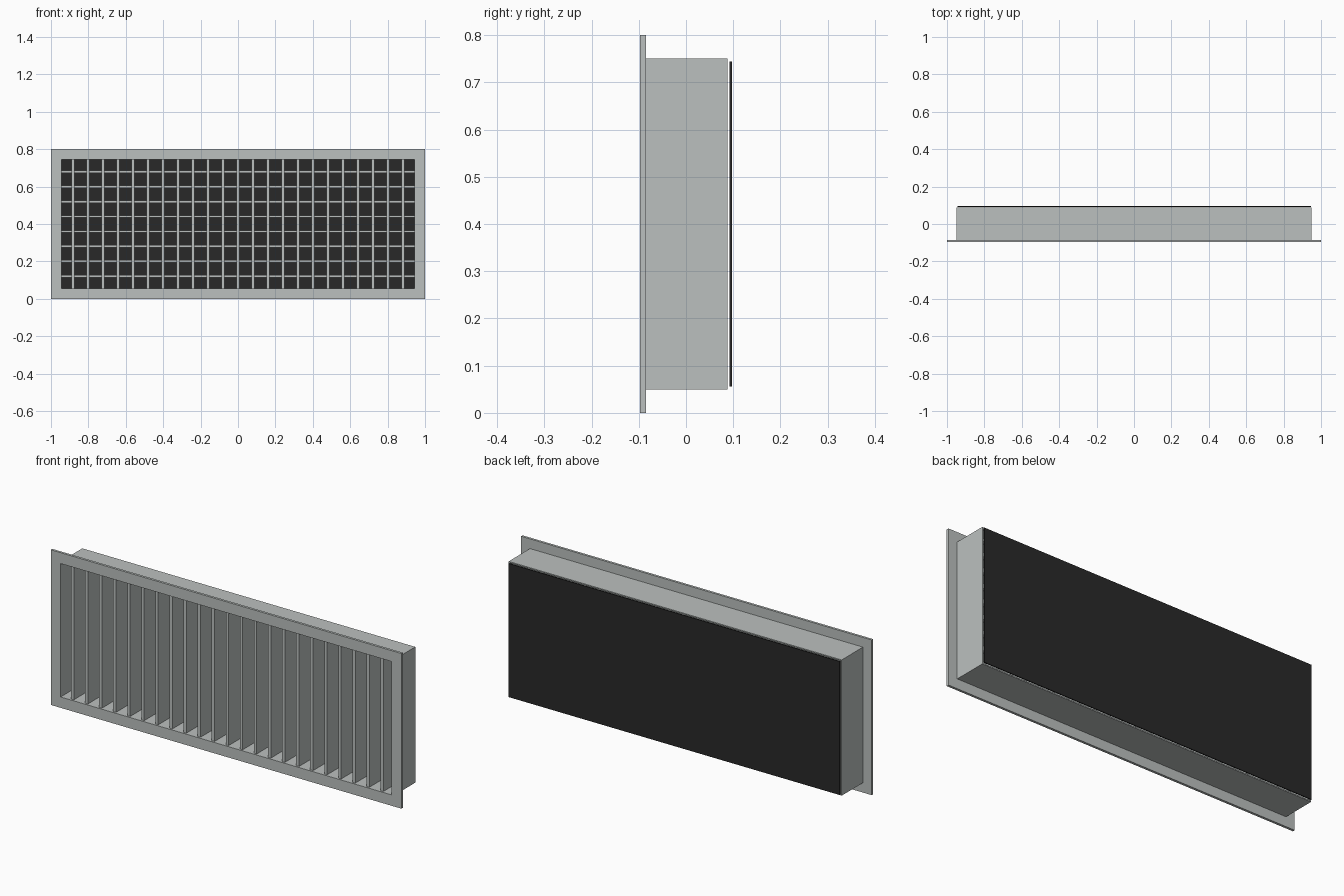
import bpy, bmesh
from mathutils import Matrix, Vector

if "Cube" in bpy.data.objects:
    bpy.data.objects.remove(bpy.data.objects["Cube"])


def material(name, rgb):
    m = bpy.data.materials.new(name)
    m.diffuse_color = (*rgb, 1)
    m.use_nodes = True
    m.node_tree.nodes["Principled BSDF"].inputs["Base Color"].default_value = m.diffuse_color
    return m


GREY = material("painted metal grey", (0.50, 0.53, 0.52))
DARK = material("damper black", (0.022, 0.022, 0.022))


def finish(bm, name, mat):
    bmesh.ops.recalc_face_normals(bm, faces=bm.faces[:])
    mesh = bpy.data.meshes.new(name)
    bm.to_mesh(mesh)
    bm.free()
    mesh.materials.append(mat)
    ob = bpy.data.objects.new(name, mesh)
    bpy.context.collection.objects.link(ob)
    return ob


def box(name, lo, hi, mat):
    lo, hi = Vector(lo), Vector(hi)
    bm = bmesh.new()
    bmesh.ops.create_cube(bm, size=1, matrix=Matrix.Translation((lo + hi) / 2)
                          @ Matrix.Diagonal((*(hi - lo), 1)))
    return finish(bm, name, mat)


def rect_ring(name, outer, inner, y0, y1, mat):
    """Rectangular tube along y; outer and inner are (half width, half height)."""
    bm = bmesh.new()
    corners = ((-1, -1), (1, -1), (1, 1), (-1, 1))
    loops = [[bm.verts.new((sx * w, y, MID + sz * h)) for sx, sz in corners]
             for (w, h), y in ((outer, y0), (outer, y1), (inner, y1), (inner, y0))]
    for a, b in zip(loops, loops[1:] + loops[:1]):
        for i in range(4):
            j = (i + 1) % 4
            bm.faces.new((a[i], a[j], b[j], b[i]))
    return finish(bm, name, mat)


MID = 0.4
INNER = (0.944, 0.344)

# Front flange and the duct sleeve behind it
rect_ring("front_flange", (1.0, 0.4), INNER, -0.0975, -0.085, GREY)
rect_ring("duct_sleeve", (0.95, 0.35), INNER, -0.085, 0.088, GREY)

# Vertical blades just behind the flange
for k in range(-11, 12):
    x = k * 0.0803
    box("vertical_blade", (x - 0.008, -0.088, MID - INNER[1]),
        (x + 0.008, 0.02, MID + INNER[1]), GREY)

# Horizontal blades behind the vertical ones
for k in range(8):
    z = MID + (k - 3.5) * 0.0797
    box("horizontal_blade", (-INNER[0], 0.022, z - 0.006),
        (INNER[0], 0.082, z + 0.006), GREY)

# Dark damper sheet closing the back, with a thin gap to the sleeve
box("back_damper", (-0.945, 0.092, 0.056), (0.945, 0.0975, 0.744), DARK)
